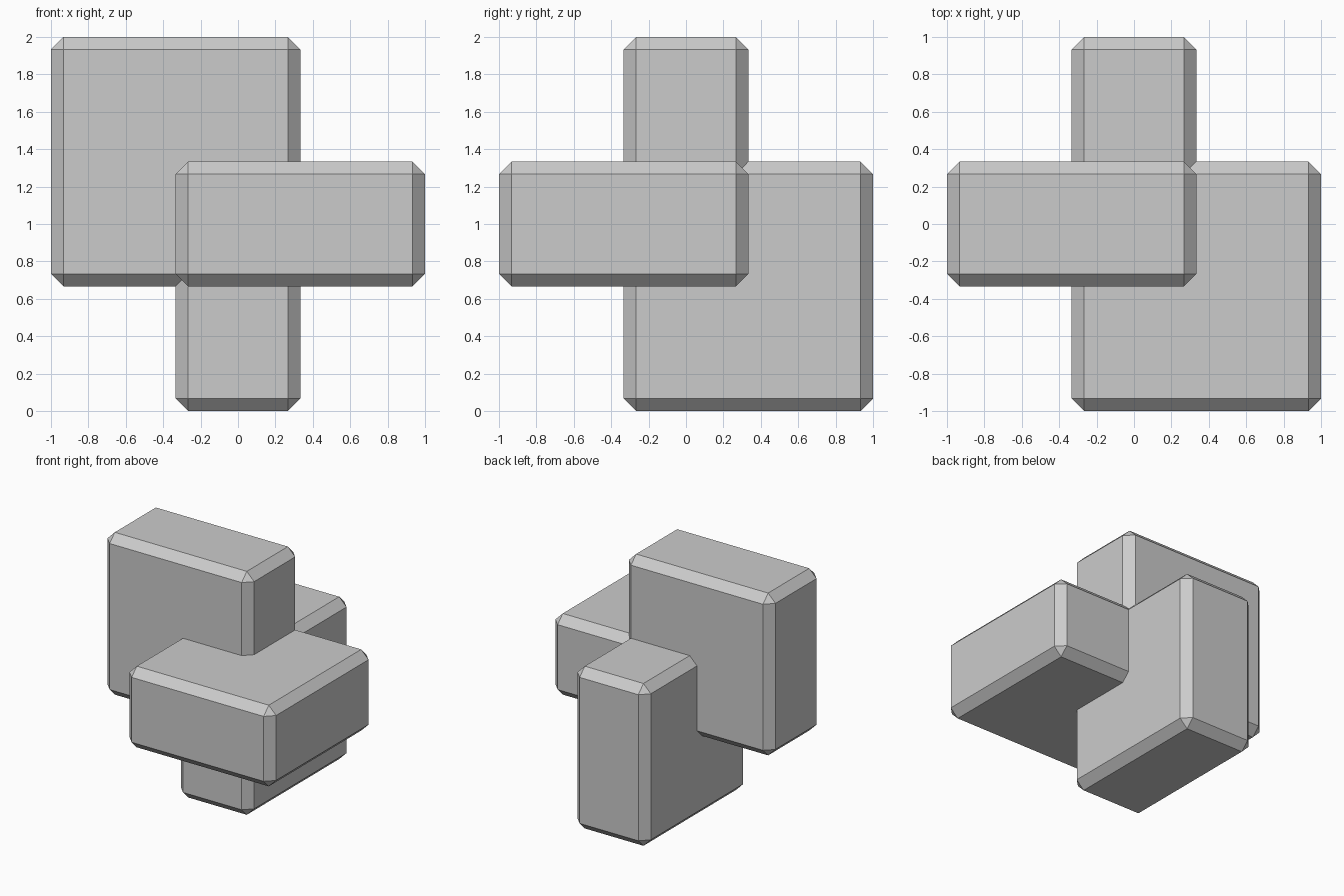
import bpy
import bmesh
from mathutils import Vector

if "Cube" in bpy.data.objects:
    bpy.data.objects.remove(bpy.data.objects["Cube"])

T = 1 / 3          # half thickness of a slab
BEVEL = 0.0667     # flat chamfer width


def slab(name, lo, hi):
    """Box between two corners with single-segment chamfered edges."""
    lo, hi = Vector(lo), Vector(hi)
    bm = bmesh.new()
    bmesh.ops.create_cube(bm, size=1)
    for v in bm.verts:
        v.co = Vector([c * s for c, s in zip(v.co, hi - lo)]) + (lo + hi) / 2
    bmesh.ops.bevel(bm, geom=bm.edges[:], offset=BEVEL, offset_type='OFFSET',
                    segments=1, profile=0.5, affect='EDGES')
    bmesh.ops.recalc_face_normals(bm, faces=bm.faces[:])
    mesh = bpy.data.meshes.new(name)
    bm.to_mesh(mesh)
    bm.free()
    obj = bpy.data.objects.new(name, mesh)
    bpy.context.collection.objects.link(obj)
    return obj


# Three square slabs, one per plane, sharing the central cube
slab("upright_left_slab", (-1, -T, 1 - T), (T, T, 2))
slab("flat_front_slab", (-T, -1, 1 - T), (1, T, 1 + T))
slab("upright_back_slab", (-T, -T, 0), (T, 1, 1 + T))
